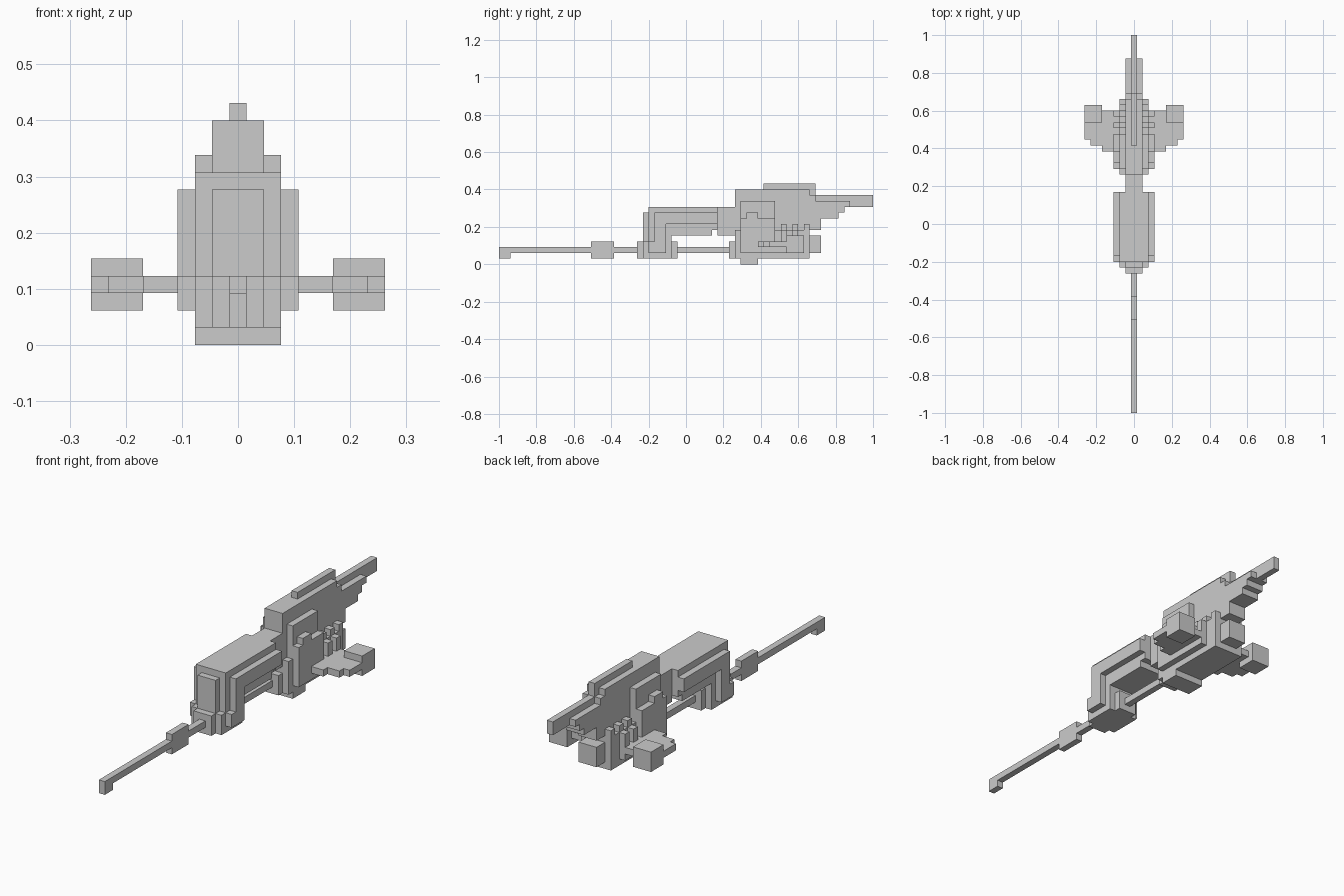
import bpy, bmesh, math
from mathutils import Vector

if "Cube" in bpy.data.objects:
    bpy.data.objects.remove(bpy.data.objects["Cube"])

U = 2 / 65          # one block of the grid; 65 blocks make the full length
cells = {}          # (x, y, z) -> part name


def block(part, x0, x1, y0, y1, z0, z1):
    """Blocks x0..x1 (counted out from the centre, mirrored), y0..y1, z0..z1."""
    for x in range(x0, x1 + 1):
        for y in range(y0, y1):
            for z in range(z0, z1):
                for s in (x, -x):
                    cells.setdefault((s, y, z), part)


# long thin front barrel with its tip and collar
block("barrel", 0, 0, 0, 41, 2, 3)
block("barrel_tip", 0, 0, 0, 2, 1, 3)
block("barrel_collar", 0, 0, 16, 20, 1, 4)

# front foot block under the fore body
block("front_foot", 0, 1, 24, 31, 1, 4)
block("front_foot", 0, 2, 25, 30, 1, 4)

# fore body: upright front, long upper case, front plate
block("fore_body", 0, 2, 26, 30, 1, 10)
block("fore_body", 0, 2, 26, 37, 5, 10)
block("fore_body", 0, 2, 37, 38, 6, 10)
block("front_plate", 0, 1, 25, 26, 4, 9)

# bent side ribs
block("side_rib", 3, 3, 27, 29, 2, 9)
block("side_rib", 3, 3, 27, 38, 7, 9)
block("side_rib", 3, 3, 26, 27, 2, 4)

# neck joining fore and rear bodies
block("neck", 0, 1, 38, 41, 5, 10)
block("neck", 0, 1, 40, 41, 1, 4)

# rear body: narrow core, wider lower hull and shoulder
block("rear_core", 0, 1, 41, 54, 1, 13)
block("rear_core", 0, 1, 54, 55, 6, 12)
block("rear_core", 0, 1, 55, 56, 6, 11)
block("lower_hull", 0, 2, 41, 54, 1, 6)
block("shoulder", 2, 2, 42, 48, 6, 11)
block("side_panel", 3, 3, 42, 52, 2, 4)
block("side_panel", 3, 3, 42, 48, 4, 8)
block("side_panel", 3, 3, 43, 45, 8, 9)

# row of upright teeth along the rear sides
for y in (49, 51, 53):
    block("tooth", 2, 2, y, y + 1, 6, 7)
for y in (49, 51):
    block("tooth", 3, 3, y, y + 1, 4, 6)

# bottom foot and rear nozzle
block("bottom_foot", 0, 2, 42, 45, 0, 1)
block("rear_nozzle", 0, 1, 54, 56, 2, 5)

# top crest and tail
block("crest", 0, 0, 46, 55, 13, 14)
block("crest", 0, 0, 54, 55, 12, 13)
block("tail_rod", 0, 0, 55, 65, 10, 12)
for end, z in ((61, 10), (60, 9), (59, 8)):
    block("tail_fin", 0, 1, 55, end, z, z + 1)

# stepped side wings with square pods
block("wing", 4, 5, 45, 52, 3, 4)
block("wing", 6, 7, 46, 52, 3, 4)
block("wing", 8, 8, 47, 52, 3, 4)
block("wing_pod", 6, 8, 50, 53, 2, 5)

# turn each part into a mesh of its exposed faces
AXES = [Vector(v) for v in ((1, 0, 0), (0, 1, 0), (0, 0, 1))]
for part in dict.fromkeys(cells.values()):
    bm = bmesh.new()
    for c, name in cells.items():
        if name != part:
            continue
        mid = Vector((c[0], c[1] + 0.5, c[2] + 0.5))
        for i in range(3):
            for s in (1, -1):
                n = AXES[i] * s
                near = tuple(c[j] + int(n[j]) for j in range(3))
                if near in cells:
                    continue
                a, b = AXES[(i + 1) % 3] / 2, AXES[(i + 2) % 3] / 2 * s
                corners = [mid + n / 2 + p for p in (-a - b, a - b, a + b, b - a)]
                bm.faces.new([bm.verts.new(v * U - Vector((0, 1, 0))) for v in corners])
    bmesh.ops.remove_doubles(bm, verts=bm.verts, dist=1e-4)
    bmesh.ops.dissolve_limit(bm, angle_limit=math.radians(1), verts=bm.verts, edges=bm.edges)
    mesh = bpy.data.meshes.new(part)
    bm.to_mesh(mesh)
    bm.free()
    bpy.context.collection.objects.link(bpy.data.objects.new(part, mesh))
